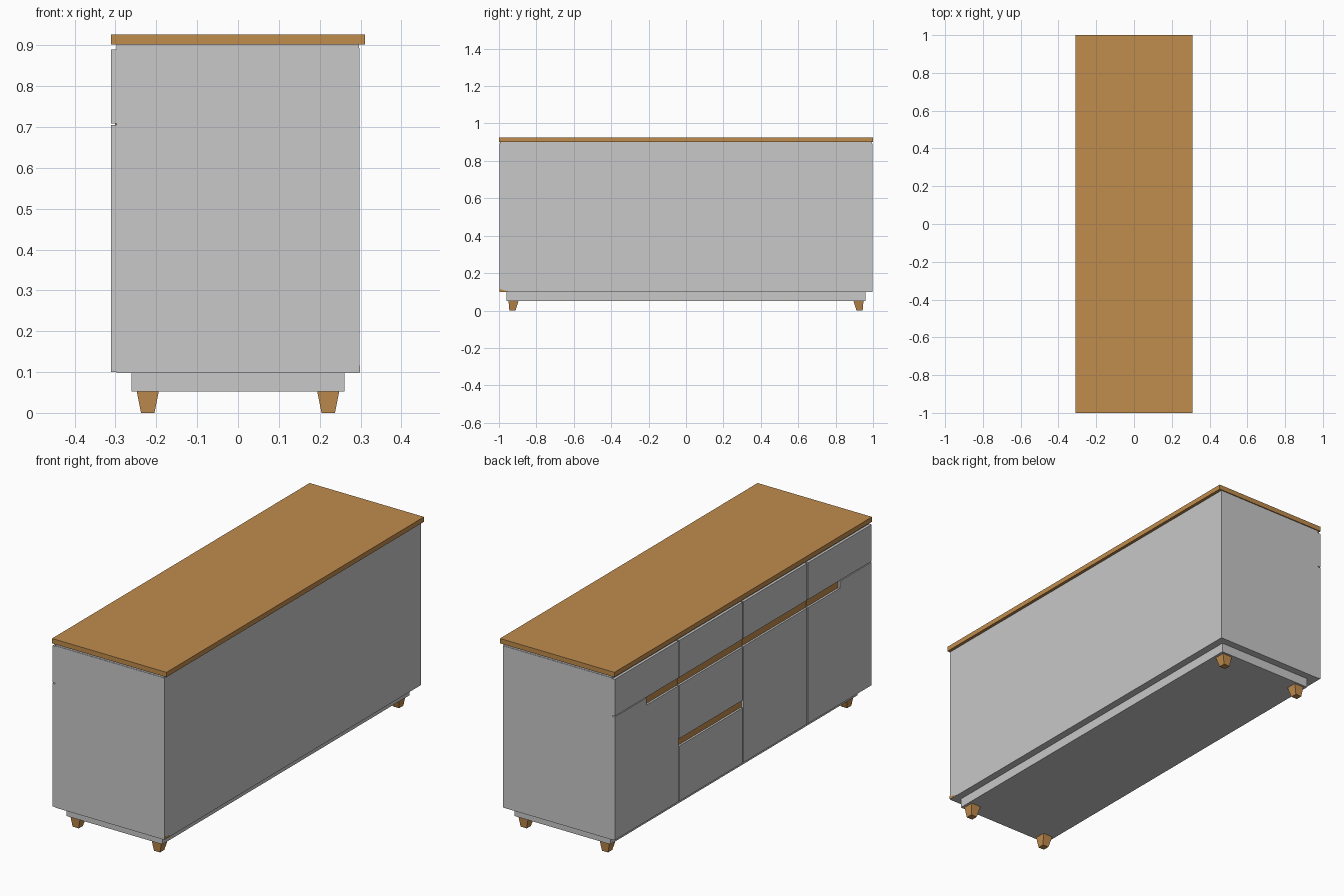
import bpy, bmesh

if "Cube" in bpy.data.objects:
    bpy.data.objects.remove(bpy.data.objects["Cube"])


def material(name, rgb):
    m = bpy.data.materials.new(name)
    m.diffuse_color = (*rgb, 1)
    m.use_nodes = True
    m.node_tree.nodes["Principled BSDF"].inputs["Base Color"].default_value = m.diffuse_color
    return m


GREY = material("light grey paint", (0.58, 0.58, 0.58))
WOOD = material("warm wood", (0.53, 0.263, 0.075))


def finish(name, bm, mat):
    bmesh.ops.recalc_face_normals(bm, faces=bm.faces)
    mesh = bpy.data.meshes.new(name)
    bm.to_mesh(mesh)
    bm.free()
    mesh.materials.append(mat)
    obj = bpy.data.objects.new(name, mesh)
    bpy.context.collection.objects.link(obj)
    return obj


def panel(name, outline, x0, x1, mat):
    """Extrude a (y, z) outline from x0 to x1."""
    bm = bmesh.new()
    face = bm.faces.new([bm.verts.new((x0, y, z)) for y, z in outline])
    ext = bmesh.ops.extrude_face_region(bm, geom=[face])["geom"]
    bmesh.ops.translate(bm, vec=(x1 - x0, 0, 0),
                        verts=[v for v in ext if isinstance(v, bmesh.types.BMVert)])
    return finish(name, bm, mat)


def box(name, x0, x1, y0, y1, z0, z1, mat):
    return panel(name, [(y0, z0), (y1, z0), (y1, z1), (y0, z1)], x0, x1, mat)


# Worktop, carcass and recessed plinth
box("worktop", -0.311, 0.311, -1, 1, 0.902, 0.926, WOOD)
box("carcass", -0.298, 0.298, -0.997, 0.997, 0.098, 0.893, GREY)
box("top_rail", -0.297, 0.296, -0.995, 0.995, 0.893, 0.902, GREY)
box("plinth", -0.261, 0.261, -0.96, 0.96, 0.052, 0.098, GREY)

# Door and drawer fronts on the -x side, with finger slots
XF, XB = -0.311, -0.298
BOTTOM, SLOT_LOW, SEAM = 0.1, 0.67, 0.705
DRAWER_LOW, DRAWER_TOP = 0.709, 0.890
GAP = 0.004
columns = [(-0.997, -0.5 - GAP), (-0.5 + GAP, -GAP), (GAP, 0.5 - GAP), (0.5 + GAP, 0.997)]
for i, (a, b) in enumerate(columns):
    box(f"top_drawer_{i + 1}", XF, XB, a, b, DRAWER_LOW, DRAWER_TOP, GREY)

# Outer doors have half-width notches toward the middle
for side, s in (("left", -1), ("right", 1)):
    inner, mid, outer = 0.5 + GAP, 0.75, 0.997
    pts = [(inner, BOTTOM), (outer, BOTTOM), (outer, SEAM), (mid, SEAM),
           (mid, SLOT_LOW), (inner, SLOT_LOW)]
    panel(f"notched_door_{side}", [(s * y, z) for y, z in pts], XF, XB, GREY)
    lo, hi = sorted((s * inner, s * mid))
    box(f"slot_back_{side}", -0.301, XB, lo, hi, SLOT_LOW, DRAWER_LOW, WOOD)

# Middle door and two deep drawers
a, b = columns[1]
box("middle_door", XF, XB, a, b, BOTTOM, SLOT_LOW, GREY)
box("middle_door_slot_back", -0.301, XB, a, b, SLOT_LOW, DRAWER_LOW, WOOD)
a, b = columns[2]
box("deep_drawer_upper", XF, XB, a, b, 0.408, SLOT_LOW, GREY)
box("deep_drawer_lower", XF, XB, a, b, BOTTOM, 0.371, GREY)
box("deep_drawer_slot_back_upper", -0.301, XB, a, b, SLOT_LOW, DRAWER_LOW, WOOD)
box("deep_drawer_slot_back_lower", -0.301, XB, a, b, 0.371, 0.408, WOOD)

# Small exposed wood corner on the back panel
panel("wood_corner", [(-0.997, 0.1), (-0.945, 0.1), (-0.997, 0.116)], 0.297, 0.299, WOOD)

# Tapered square legs, slightly splayed
for sx in (-1, 1):
    for sy in (-1, 1):
        bm = bmesh.new()
        bmesh.ops.create_cube(bm, size=1)
        for v in bm.verts:
            top = v.co.z > 0
            half = 0.027 if top else 0.0165
            cy = 0.922 if top else 0.928
            v.co = (sx * 0.221 + 2 * half * v.co.x, sy * cy + 2 * half * v.co.y,
                    0.053 if top else 0)
        finish(f"leg_{'left' if sx < 0 else 'right'}_{'front' if sy < 0 else 'back'}", bm, WOOD)
